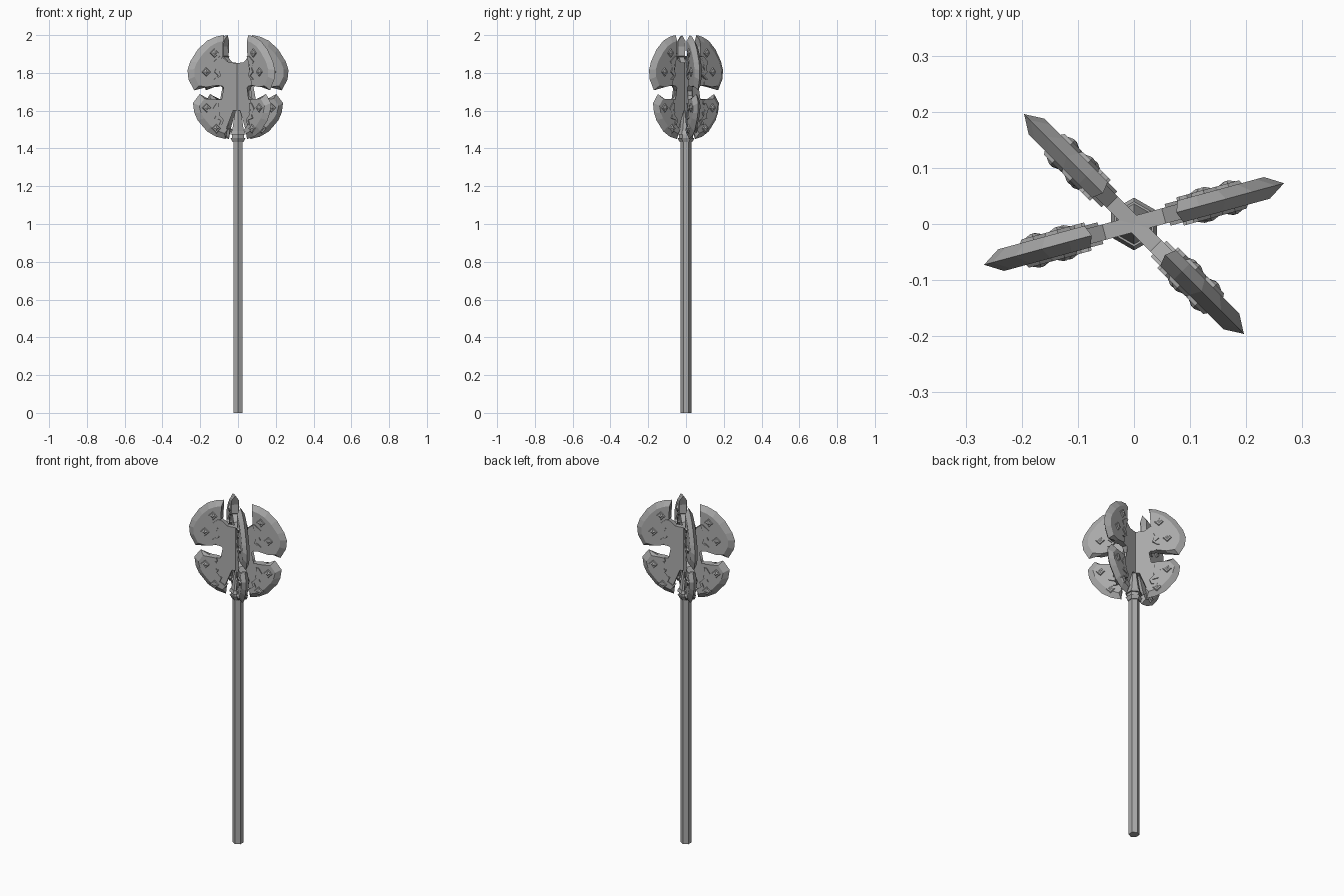
import bpy, bmesh
from math import radians, pi
from mathutils import Matrix, Vector

if "Cube" in bpy.data.objects:
    bpy.data.objects.remove(bpy.data.objects["Cube"])

steel = bpy.data.materials.new("grey_steel")
steel.use_nodes = True
colour = (0.4, 0.4, 0.4, 1)
steel.diffuse_color = colour
steel.node_tree.nodes["Principled BSDF"].inputs["Base Color"].default_value = colour


def finish(name, bm, turn=0):
    bmesh.ops.triangulate(bm, faces=[f for f in bm.faces if len(f.verts) > 4])
    bmesh.ops.recalc_face_normals(bm, faces=bm.faces)
    mesh = bpy.data.meshes.new(name)
    bm.to_mesh(mesh)
    bm.free()
    mesh.materials.append(steel)
    ob = bpy.data.objects.new(name, mesh)
    bpy.context.collection.objects.link(ob)
    ob.rotation_euler.z = turn
    return ob


def slab(bm, outline, half, centre=(0, 0), bevel=0.0, edge=()):
    """Upright plate; points listed in edge taper to a sharp rim."""
    middle = Vector(centre)
    rings = [[], [], []]
    for i, p in enumerate(outline):
        p = Vector(p)
        inner = p + (middle - p).normalized() * bevel if i in edge else p
        for ring, q, y in zip(rings, (inner, p, inner), (-half, 0, half)):
            ring.append(bm.verts.new((q.x, y, q.y)))
    bm.faces.new(rings[0])
    bm.faces.new(rings[2])
    n = len(outline)
    for a, b in zip(rings, rings[1:]):
        for i in range(n):
            j = (i + 1) % n
            bm.faces.new((a[i], a[j], b[j], b[i]))


def stud(bm, r, z, size, base):
    """Raised diamond frame with a pyramid, on both sides."""
    for side in (-1, 1):
        for wide, narrow, low, high in ((1, .8, 0, .008), (.55, .12, .008, .013)):
            move = Matrix.Translation((r, side * (base + (low + high) / 2), z))
            tip = Matrix.Rotation(-side * pi / 2, 4, 'X')
            bmesh.ops.create_cone(bm, cap_ends=True, segments=4, radius1=size * wide,
                                  radius2=size * narrow, depth=high - low, matrix=move @ tip)


# Outlines in (distance from axis, height)
hub = [(0, 1.852), (.055, 1.855), (.085, 1.88), (.13, 1.9), (.17, 1.8), (.13, 1.735),
       (.09, 1.73), (.068, 1.705), (.068, 1.68), (.09, 1.66), (.13, 1.66), (.16, 1.6),
       (.12, 1.53), (.07, 1.5), (.05, 1.55), (.03, 1.6), (0, 1.6)]
upper_rim = [(.078, 2.0), (.12, 1.992), (.17, 1.97), (.22, 1.925), (.262, 1.86),
             (.277, 1.815), (.272, 1.765), (.24, 1.708)]
upper_back = [(.175, 1.725), (.12, 1.735), (.125, 1.765), (.1, 1.785), (.122, 1.805),
              (.105, 1.835), (.125, 1.86), (.09, 1.89), (.094, 1.94)]
lower_rim = [(.21, 1.688), (.247, 1.64), (.24, 1.59), (.222, 1.55), (.17, 1.49),
             (.12, 1.462), (.068, 1.45)]
lower_back = [(.062, 1.5), (.095, 1.525), (.085, 1.55), (.12, 1.56), (.105, 1.59),
              (.13, 1.61), (.11, 1.64), (.115, 1.66), (.16, 1.662)]
blades = (("upper", upper_rim, upper_back, (.12, 1.84), ((.135, 1.905), (.18, 1.805))),
          ("lower", lower_rim, lower_back, (.12, 1.58), ((.178, 1.615), (.125, 1.505))))

# Four blade arms, forming two crossed double blades
for arm, angle in enumerate((15.2, 195.2, -45, 135), 1):
    turn = radians(angle)
    bm = bmesh.new()
    slab(bm, hub, .014)
    finish(f"hub_plate_{arm}", bm, turn)
    for label, rim, back, centre, studs in blades:
        bm = bmesh.new()
        slab(bm, rim + back, .02, centre, .032, range(len(rim)))
        finish(f"{label}_blade_{arm}", bm, turn)

        # Zigzag ridge beside the stepped inner edge
        bm = bmesh.new()
        path = back[2:-1] if label == "upper" else back[1:-2]
        slab(bm, path + [(r + .014, z) for r, z in reversed(path)], .026)
        finish(f"{label}_zigzag_{arm}", bm, turn)

        bm = bmesh.new()
        for r, z in studs:
            stud(bm, r, z, .026, .018)
        finish(f"{label}_studs_{arm}", bm, turn)

# Six-sided shaft, collar rings and tapered socket
for name, bottom, top, low, high in (("shaft", .029, .029, 0, 1.5),
                                     ("collar_lower", .034, .045, 1.435, 1.455),
                                     ("collar_middle", .038, .038, 1.455, 1.475),
                                     ("collar_upper", .047, .04, 1.475, 1.492),
                                     ("socket", .036, .014, 1.492, 1.62)):
    bm = bmesh.new()
    bmesh.ops.create_cone(bm, cap_ends=True, segments=6, radius1=bottom, radius2=top,
                          depth=high - low, matrix=Matrix.Translation((0, 0, (low + high) / 2)))
    ob = finish(name, bm)
    xs = max(abs(v.co.x) for v in ob.data.vertices)
    ys = max(abs(v.co.y) for v in ob.data.vertices)
    if xs > ys:  # corners face front and back
        ob.rotation_euler.z = pi / 6
